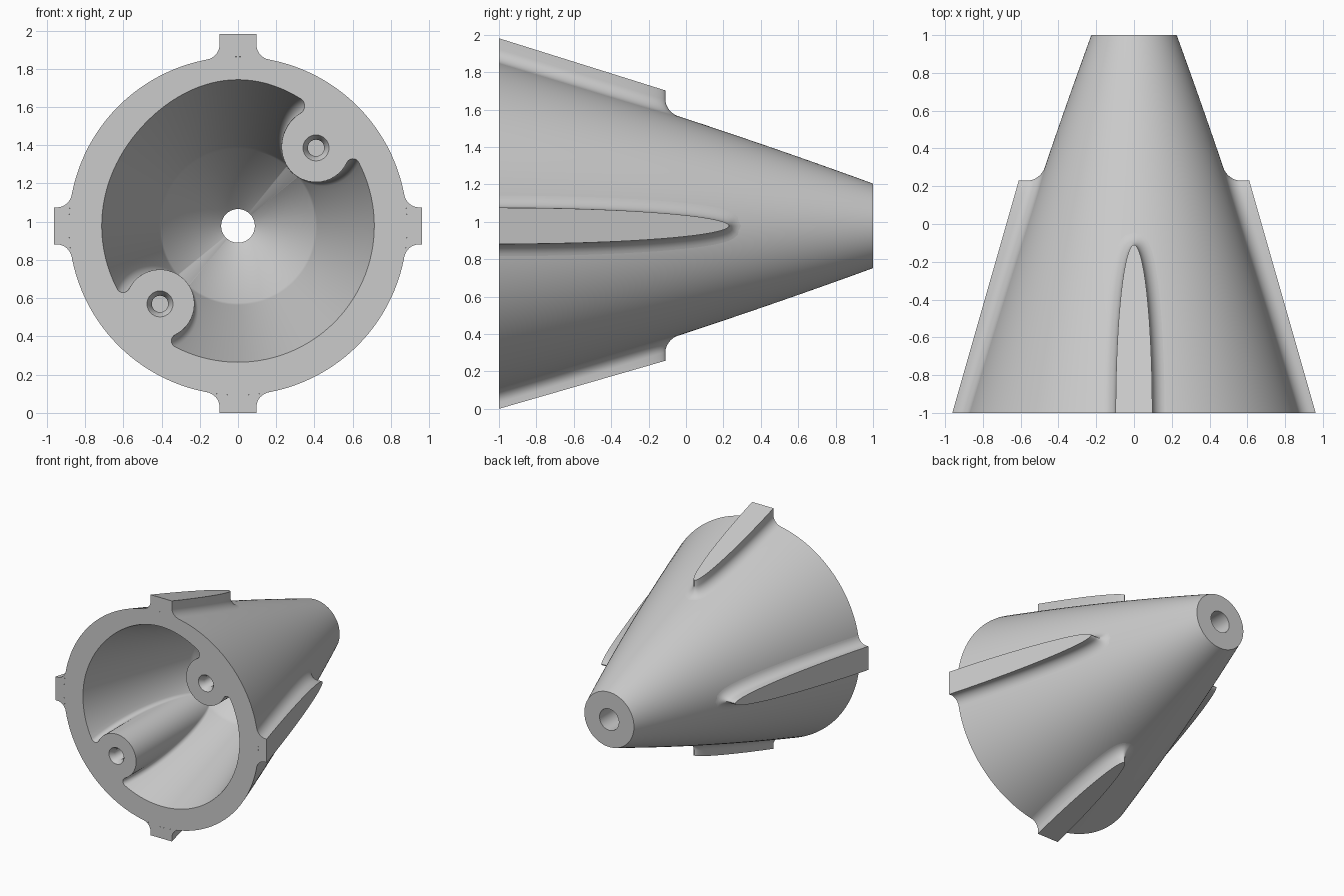
import bpy, bmesh, math
from math import sin, cos, pi, radians
from mathutils import Matrix, Vector

cube = bpy.data.objects.get("Cube")
if cube:
    bpy.data.objects.remove(cube)

AXIS_Z = 0.978            # height of the cone axis
BOSS_D, BOSS_R = 0.577, 0.18
NOTCH_R = 0.035           # fillet between boss and cavity wall
HOLE_R = 0.088
FIN_FILLET = 0.065

grey = bpy.data.materials.new("light_grey")
grey.use_nodes = True
grey.diffuse_color = (0.6, 0.6, 0.6, 1)
grey.node_tree.nodes["Principled BSDF"].inputs["Base Color"].default_value = (0.6, 0.6, 0.6, 1)


def outer_radius(y):
    t = (y + 1) / 2
    return 0.885 - 0.659 * t + 0.07 * t * (1 - t)


def finish(bm, name):
    bmesh.ops.recalc_face_normals(bm, faces=bm.faces)
    mesh = bpy.data.meshes.new(name)
    bm.to_mesh(mesh)
    bm.free()
    mesh.materials.append(grey)
    obj = bpy.data.objects.new(name, mesh)
    bpy.context.collection.objects.link(obj)
    obj.location.z = AXIS_Z
    bpy.ops.object.select_all(action='DESELECT')
    obj.select_set(True)
    bpy.context.view_layer.objects.active = obj
    bpy.ops.object.shade_smooth_by_angle(angle=radians(32))
    return obj


def loft(bm, rings, closed=True):
    for a, b in zip(rings, rings[1:]):
        n = len(a)
        for i in range(n if closed else n - 1):
            j = (i + 1) % n
            bm.faces.new((a[i], a[j], b[j], b[i]))


def ring(bm, y, points):
    return [bm.verts.new((x, y, z)) for x, z in points]


def circle(r, n, cx=0, cz=0):
    return [(cx + r * cos(2 * pi * i / n), cz + r * sin(2 * pi * i / n)) for i in range(n)]


def arc(cx, cy, r, a0, a1, n):
    angles = [a0 + (a1 - a0) * i / n for i in range(n + 1)]
    return [(cx + r * cos(a), cy + r * sin(a)) for a in angles]


def cavity_section(R, rise):
    """Round wall with two opposite bosses blended into it."""
    reach = BOSS_R + NOTCH_R
    phi = math.acos(((R - NOTCH_R) ** 2 - BOSS_D ** 2 - reach ** 2) / (2 * BOSS_D * reach))
    fx, fy = BOSS_D + reach * cos(phi), reach * sin(phi)
    theta = math.atan2(fy, fx)
    quarter = arc(BOSS_D, 0, BOSS_R, pi, phi, 14)
    quarter += arc(fx, fy, NOTCH_R, phi - pi, theta, 8)[1:]
    quarter += arc(0, 0, R, theta, pi / 2, 24)[1:]
    half = quarter + [(-x, y) for x, y in reversed(quarter[:-1])]
    full = half[:-1] + [(-x, -y) for x, y in half[:-1]]
    c = cos(pi / 4)
    turned = [((x - y) * c, (x + y) * c) for x, y in full]
    return [(x, z + rise * max(0, z / R) ** 4) for x, z in turned]


def fill_between(bm, loops, normal):
    edges = [bm.edges.get((l[i - 1], l[i])) for l in loops for i in range(len(l))]
    bmesh.ops.triangle_fill(bm, use_beauty=True, edges=edges, normal=normal)


# Hollow cone body
bm = bmesh.new()
outer = [ring(bm, -1 + i / 10, circle(outer_radius(-1 + i / 10), 128)) for i in range(21)]
loft(bm, outer)

# Cavity wall, conical floor and axial hole
STEPS = 30
cavity = []
for i in range(STEPS + 1):
    t = i / STEPS
    cavity.append(ring(bm, -1 + t, cavity_section(0.713 - 0.31 * t, 0.052 * (1 - t))))
rim = []
for v in cavity[-1]:
    a = math.atan2(v.co.z, v.co.x)
    rim.append((HOLE_R * cos(a), HOLE_R * sin(a)))
cavity += [ring(bm, 0.3, rim), ring(bm, 1, rim)]
loft(bm, cavity)

# Countersunk screw holes in the bosses
screw_mouths = []
for side in (1, -1):
    c = side * BOSS_D * cos(pi / 4)
    hole = [ring(bm, y, circle(r, 32, c, c))
            for y, r in ((-1, 0.068), (-0.96, 0.043), (-0.7, 0.043))]
    loft(bm, hole)
    bm.faces.new(hole[-1])
    screw_mouths.append(hole[0])

# Flat front and back faces
fill_between(bm, [outer[0], cavity[0]] + screw_mouths, Vector((0, -1, 0)))
fill_between(bm, [outer[-1], cavity[-1]], Vector((0, 1, 0)))
finish(bm, "cone_body")


def fin(name, turn, h_front, h_tip, tip_y):
    """Tapered rib with a half-ellipse plan and a fillet down to the cone."""
    bm = bmesh.new()
    width, length, n = 0.097, tip_y + 1, 48
    angles = [pi * i / n for i in range(n + 1)]

    def plan(a, d):
        nrm = Vector((cos(a) / width, sin(a) / length)).normalized()
        return width * cos(a) + d * nrm.x, max(-1, -1 + length * sin(a) + d * nrm.y)

    def top(y):
        return h_front + (h_tip - h_front) * (y + 1) / length

    rows = [[bm.verts.new((x, y, top(y))) for x, y in (plan(a, 0) for a in angles)]]
    for k in range(9):
        b = pi / 2 * k / 8
        d, g = FIN_FILLET * (1 - cos(b)), FIN_FILLET * (1 - sin(b))
        row = []
        for a in angles:
            x, y = plan(a, d)
            row.append(bm.verts.new((x, y, math.sqrt(outer_radius(y) ** 2 - x * x) + g)))
        rows.append(row)
    loft(bm, rows, closed=False)
    bm.faces.new(rows[0])
    # Front end, flush with the cone's front face
    r, w = outer_radius(-1), rows[-1][0].co.x
    under = []
    for i in range(1, 12):
        x = -w + 2 * w * i / 12
        under.append(bm.verts.new((x, -1, math.sqrt(r * r - x * x))))
    bm.faces.new([s[0] for s in rows] + under[::-1] + [s[-1] for s in reversed(rows)])
    bm.transform(Matrix.Rotation(turn, 4, 'Y'))
    finish(bm, name)


fin("top_fin", 0, 1.003, 0.724, -0.11)
fin("bottom_fin", pi, 0.978, 0.721, -0.11)
fin("left_fin", pi / 2, 0.962, 0.61, 0.23)
fin("right_fin", -pi / 2, 0.962, 0.61, 0.23)
